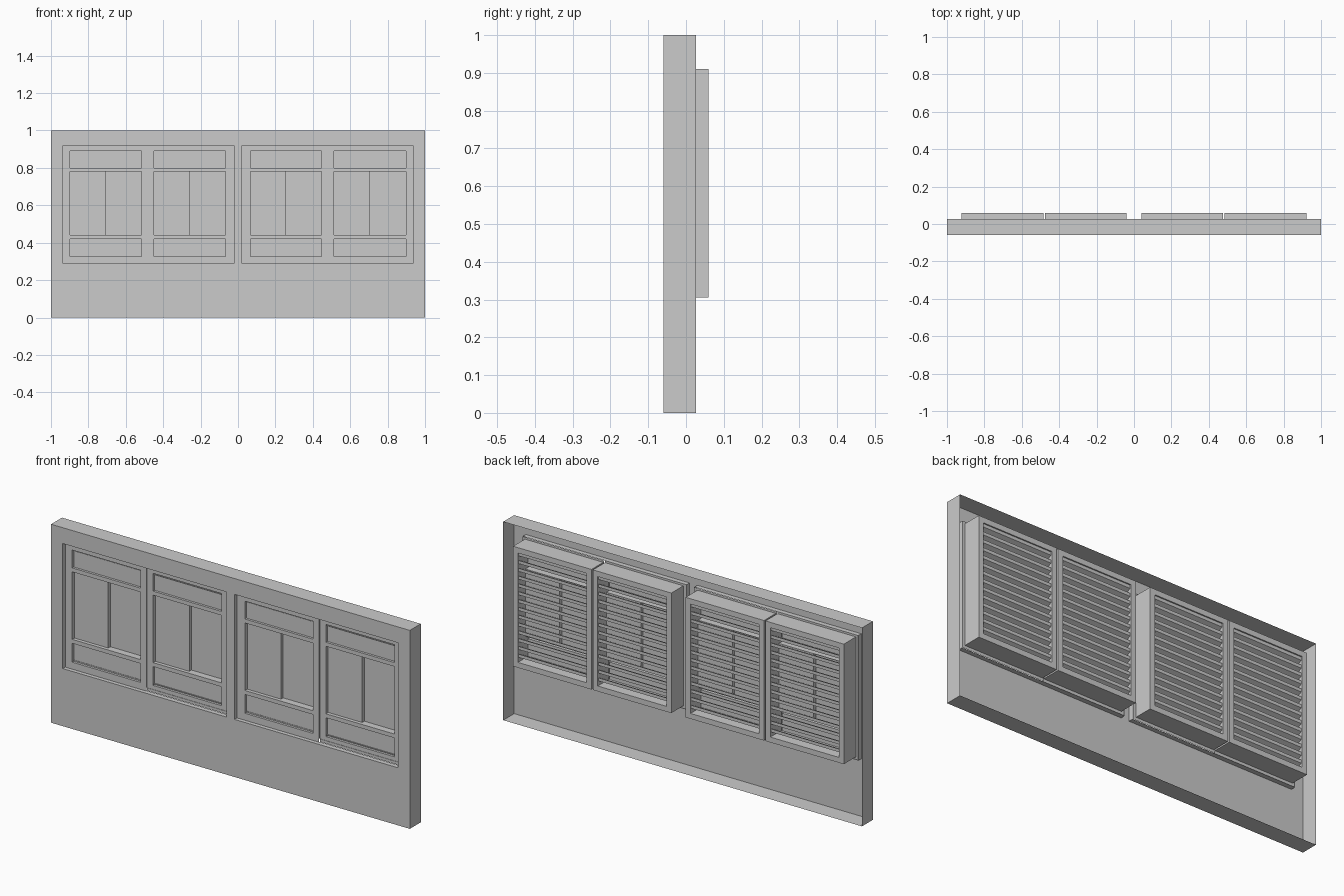
import bpy, math

if "Cube" in bpy.data.objects:
    bpy.data.objects.remove(bpy.data.objects["Cube"])

FRONT, BACK, LOUVRE_BACK = -0.06, 0.027, 0.06


class Part:
    """Collects flat faces, then becomes one object."""
    def __init__(self):
        self.v, self.f = [], []

    def quad(self, *pts):
        n = len(self.v)
        self.v += pts
        self.f.append(tuple(range(n, n + 4)))

    def sheet(self, r, y, holes=()):
        # flat rectangle facing the front, with rectangular holes
        xs = sorted({r[0], r[1], *[c for h in holes for c in h[:2]]})
        zs = sorted({r[2], r[3], *[c for h in holes for c in h[2:]]})
        for a, b in zip(xs, xs[1:]):
            for c, d in zip(zs, zs[1:]):
                mx, mz = (a + b) / 2, (c + d) / 2
                if not any(h[0] < mx < h[1] and h[2] < mz < h[3] for h in holes):
                    self.quad((a, y, c), (b, y, c), (b, y, d), (a, y, d))

    def tunnel(self, r, y0, y1):
        # four walls running front to back round a rectangle
        p = [(r[0], r[2]), (r[1], r[2]), (r[1], r[3]), (r[0], r[3])]
        for (a, c), (b, d) in zip(p, p[1:] + p[:1]):
            self.quad((a, y0, c), (b, y0, d), (b, y1, d), (a, y1, c))

    def build(self, name):
        me = bpy.data.meshes.new(name)
        me.from_pydata(self.v, [], self.f)
        ob = bpy.data.objects.new(name, me)
        bpy.context.collection.objects.link(ob)
        return ob


# wall: open-backed shell with two large window openings
openings = [(-0.935, -0.022, 0.29, 0.92), (0.022, 0.935, 0.29, 0.92)]
wall = Part()
wall_rect = (-1, 1, 0, 1)
wall.sheet(wall_rect, FRONT, openings)
wall.tunnel(wall_rect, FRONT, BACK)
for o in openings:
    wall.tunnel(o, FRONT, -0.036)
wall.build("wall_shell")

# sashes: four frames, each with a tall opening and two shallow panels
sash_x = [(-0.935, -0.483), (-0.483, -0.022), (0.022, 0.48), (0.48, 0.935)]
pane_x = [(-0.897, -0.515), (-0.449, -0.068), (0.066, 0.447), (0.514, 0.897)]
sashes, panes = Part(), Part()
for i, ((x0, x1), (a, b)) in enumerate(zip(sash_x, pane_x)):
    y = -0.040 if i % 2 == 0 else -0.034
    opening = (a, b, 0.44, 0.78)
    panels = [(a, b, 0.80, 0.89), (a, b, 0.325, 0.42)]
    sashes.sheet((x0, x1, 0.29, 0.92), y, [opening] + panels)
    for p in panels:
        sashes.tunnel(p, y, y + 0.012)
        sashes.sheet(p, y + 0.012)
    sashes.tunnel(opening, y, y + 0.035)
    # sliding panes, the left one in front of the right
    m = (a + b) / 2 - 0.002
    panes.sheet((a, m, 0.44, 0.78), y + 0.018)
    panes.sheet((m, b, 0.44, 0.78), y + 0.035)
    panes.quad((m, y + 0.018, 0.44), (m, y + 0.035, 0.44),
               (m, y + 0.035, 0.78), (m, y + 0.018, 0.78))
sashes.build("window_sashes")
panes.build("window_panes")

# louvre boxes on the back: a frame plus tilted slats
SLATS, Z0, Z1, BORDER = 14, 0.305, 0.91, 0.027
tilt = math.radians(27)
for i, (x0, x1) in enumerate([(-0.922, -0.485), (-0.477, -0.04),
                              (0.04, 0.477), (0.485, 0.922)]):
    frame, slats = Part(), Part()
    outer = (x0, x1, Z0, Z1)
    inner = (x0 + BORDER, x1 - BORDER, Z0 + BORDER, Z1 - BORDER)
    frame.tunnel(outer, -0.036, LOUVRE_BACK)
    frame.tunnel(inner, -0.030, LOUVRE_BACK)
    frame.sheet(outer, LOUVRE_BACK, [inner])
    frame.build(f"louvre_frame_{i + 1}")

    pitch = (inner[3] - inner[2]) / SLATS
    dy, dz, t = 0.05 * math.cos(tilt), 0.05 * math.sin(tilt), 0.016
    for k in range(SLATS):
        # slat section: sloping down towards the front
        z = inner[2] + (k + 0.5) * pitch
        yb = LOUVRE_BACK - 0.006
        sec = [(yb, z - t / 2 + dz / 2), (yb, z + t / 2 + dz / 2),
               (yb - dy, z + t / 2 - dz / 2), (yb - dy, z - t / 2 - dz / 2)]
        for (ya, za), (yc, zc) in zip(sec, sec[1:] + sec[:1]):
            slats.quad((inner[0], ya, za), (inner[1], ya, za),
                       (inner[1], yc, zc), (inner[0], yc, zc))
    slats.build(f"louvre_slats_{i + 1}")
